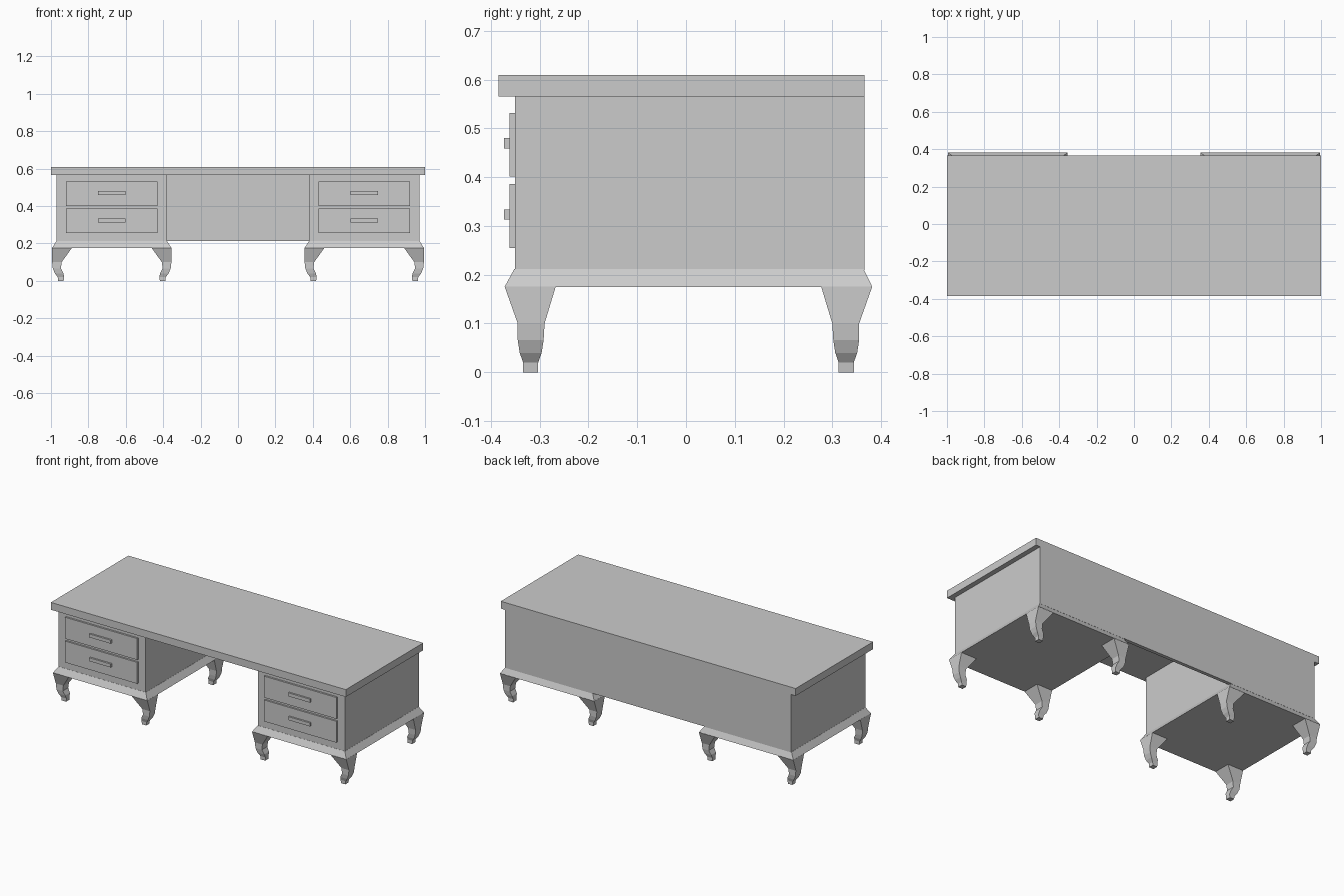
import bpy, bmesh

if "Cube" in bpy.data.objects:
    bpy.data.objects.remove(bpy.data.objects["Cube"])


def loft(name, rings):
    """Stack rectangular rings (x0, x1, y0, y1, z) from bottom to top into a closed solid."""
    bm = bmesh.new()
    loops = []
    for x0, x1, y0, y1, z in rings:
        loops.append([bm.verts.new(p) for p in
                      ((x0, y0, z), (x1, y0, z), (x1, y1, z), (x0, y1, z))])
    for a, b in zip(loops, loops[1:]):
        for i in range(4):
            j = (i + 1) % 4
            bm.faces.new((a[i], a[j], b[j], b[i]))
    bm.faces.new(loops[0][::-1])
    bm.faces.new(loops[-1])
    bmesh.ops.recalc_face_normals(bm, faces=bm.faces)
    mesh = bpy.data.meshes.new(name)
    bm.to_mesh(mesh)
    bm.free()
    obj = bpy.data.objects.new(name, mesh)
    bpy.context.collection.objects.link(obj)
    return obj


def box(name, x0, x1, y0, y1, z0, z1):
    return loft(name, [(x0, x1, y0, y1, z0), (x0, x1, y0, y1, z1)])


# Desk top and the panel closing the back of the knee space
box("desk_top", -1, 1, -0.384, 0.366, 0.565, 0.61)
box("back_panel", -0.385, 0.385, 0.345, 0.366, 0.212, 0.565)

# Leg sections: height, then inner/outer distance from pedestal centre in x and y
LEG = [
    (0.0, 0.257, 0.287, 0.308, 0.339),
    (0.02, 0.255, 0.289, 0.308, 0.339),
    (0.04, 0.258, 0.304, 0.301, 0.346),
    (0.066, 0.272, 0.315, 0.297, 0.350),
    (0.1, 0.268, 0.319, 0.295, 0.350),
    (0.176, 0.213, 0.320, 0.272, 0.377),
]
MID_Y = 0.005

for side, sx in (("left", -1), ("right", 1)):
    cx = 0.675 * sx

    # Drawer pedestal
    box(f"{side}_pedestal", cx - 0.295, cx + 0.295, -0.351, 0.366, 0.21, 0.565)

    # Flared base moulding
    loft(f"{side}_base_moulding", [
        (cx - 0.32, cx + 0.32, -0.372, 0.382, 0.175),
        (cx - 0.296, cx + 0.296, -0.352, 0.364, 0.212)])

    # Drawer fronts with bar handles
    for row, z in (("lower", 0.255), ("upper", 0.401)):
        box(f"{side}_{row}_drawer", cx - 0.245, cx + 0.245, -0.362, -0.34, z, z + 0.131)
        box(f"{side}_{row}_handle", cx - 0.073, cx + 0.073, -0.373, -0.36,
            z + 0.058, z + 0.079)

    # Curved legs at the four pedestal corners
    for lx in (-1, 1):
        for end, ly in (("front", -1), ("back", 1)):
            pos = "outer" if lx == sx else "inner"
            loft(f"{side}_{end}_{pos}_leg", [
                (cx + lx * a, cx + lx * b, MID_Y + ly * c, MID_Y + ly * d, z)
                for z, a, b, c, d in LEG])
